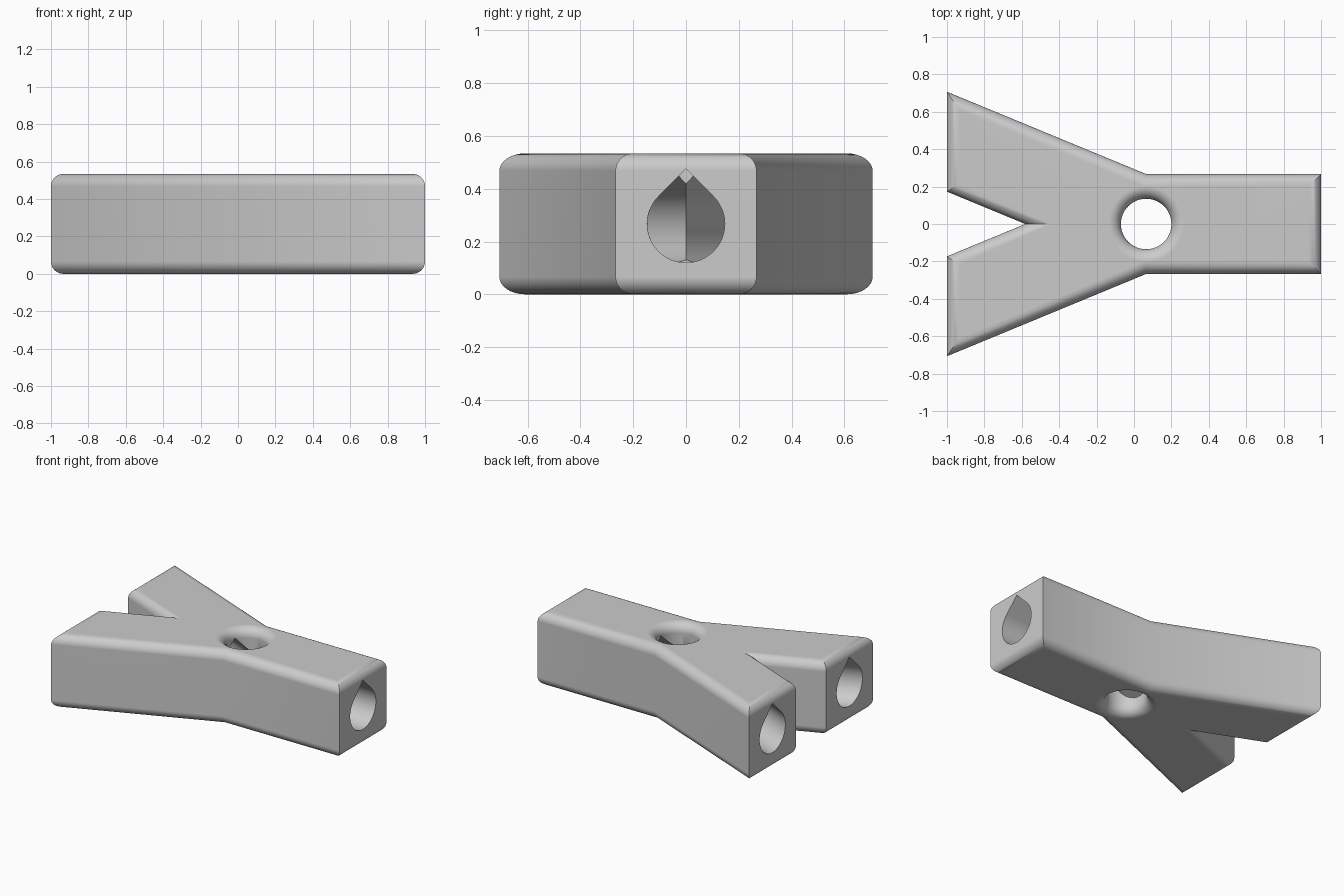
import bpy, bmesh, math
from mathutils import Vector

cube = bpy.data.objects.get("Cube")
if cube:
    bpy.data.objects.remove(cube, do_unlink=True)

HALF = 0.267          # half width and half height of each branch
HEIGHT = 2 * HALF
FILLET = 0.066
BEND_X = 0.065        # where the branches meet
ARM_Y = 0.44          # sideways shift of an arm at its end
SLOPE = ARM_Y / (1 + BEND_X)
BORE = 0.147
HOLE = 0.135
STEPS = 8

grey = bpy.data.materials.new("light grey")
grey.use_nodes = True
colour = (0.6, 0.6, 0.6, 1)
grey.diffuse_color = colour
grey.node_tree.nodes["Principled BSDF"].inputs["Base Color"].default_value = colour


def loft(name, rings):
    """Skin a list of equal closed rings and cap both ends."""
    bm = bmesh.new()
    loops = [[bm.verts.new(p) for p in ring] for ring in rings]
    for a, b in zip(loops, loops[1:]):
        for i in range(len(a)):
            j = (i + 1) % len(a)
            bm.faces.new((a[i], a[j], b[j], b[i]))
    bm.faces.new(loops[0])
    bm.faces.new(loops[-1])
    bmesh.ops.recalc_face_normals(bm, faces=bm.faces)
    mesh = bpy.data.meshes.new(name)
    bm.to_mesh(mesh)
    bm.free()
    mesh.materials.append(grey)
    obj = bpy.data.objects.new(name, mesh)
    bpy.context.collection.objects.link(obj)
    return obj


def inset(points, d):
    """Mitred inward offset of a counter-clockwise outline."""
    result = []
    for i, p in enumerate(points):
        a = (p - points[i - 1]).normalized()
        b = (points[(i + 1) % len(points)] - p).normalized()
        na, nb = Vector((-a.y, a.x)), Vector((-b.y, b.x))
        result.append(p + (na + nb) * d / (1 + na.dot(nb)))
    return result


# Body: forked outline with rounded top and bottom rims
half_outline = [Vector(p) for p in (
    (1, HALF), (BEND_X, HALF), (-1, ARM_Y + HALF), (-1, ARM_Y - HALF))]
crotch = Vector((BEND_X - HALF / SLOPE, 0))
outline = half_outline + [crotch] + [Vector((p.x, -p.y)) for p in reversed(half_outline)]

quarter = [i / STEPS * math.pi / 2 for i in range(STEPS + 1)]
rim = [(FILLET * (1 - math.sin(t)), FILLET * (1 - math.cos(t))) for t in quarter]
layers = rim + [(d, HEIGHT - z) for d, z in reversed(rim)]
body = loft("forked_connector",
            [[(p.x, p.y, z) for p in inset(outline, d)] for d, z in layers])

# Teardrop bores: one bent through the stem and left arm, one for the right arm
arc = [math.radians(135 + 270 * i / 36) for i in range(37)]
teardrop = [(BORE * math.cos(t), BORE * math.sin(t)) for t in arc]
teardrop.append((0, BORE * math.sqrt(2)))


def bore(name, path):
    return loft(name, [[(x, yc + y, HALF + z) for y, z in teardrop] for x, yc in path])


end_x = -1.1
end_y = SLOPE * (BEND_X - end_x)
start_x = BEND_X - 0.001
cutters = [
    bore("stem_and_left_bore", [(1.1, 0), (BEND_X, 0), (end_x, end_y)]),
    bore("right_bore", [(start_x, -0.001 * SLOPE), (end_x, -end_y)]),
]

# Vertical hole with rounded mouths
mouth = [(HOLE + d, z) for d, z in
         [(FILLET * (1 - math.sin(t)), FILLET * (1 - math.cos(t))) for t in quarter]]
wide = HOLE + FILLET
profile = [(wide, -0.1)] + mouth
profile += [(r, HEIGHT - z) for r, z in reversed(profile)]
turns = [i / 48 * math.tau for i in range(48)]
cutters.append(loft("vertical_hole", [
    [(BEND_X + r * math.cos(t), r * math.sin(t), z) for t in turns] for r, z in profile]))

# Cut the body and remove the cutters
bpy.context.view_layer.objects.active = body
body.select_set(True)
for cutter in cutters:
    cutter.hide_render = True
    cut = body.modifiers.new(cutter.name, "BOOLEAN")
    cut.operation = "DIFFERENCE"
    cut.solver = "EXACT"
    cut.object = cutter
    bpy.ops.object.modifier_apply(modifier=cut.name)
for cutter in cutters:
    bpy.data.objects.remove(cutter, do_unlink=True)

# Smooth fillets, crisp corners
bpy.ops.object.select_all(action="DESELECT")
body.select_set(True)
bpy.context.view_layer.objects.active = body
bpy.ops.object.shade_smooth_by_angle(angle=math.radians(30))
weighted = body.modifiers.new("even_shading", "WEIGHTED_NORMAL")
weighted.keep_sharp = True
